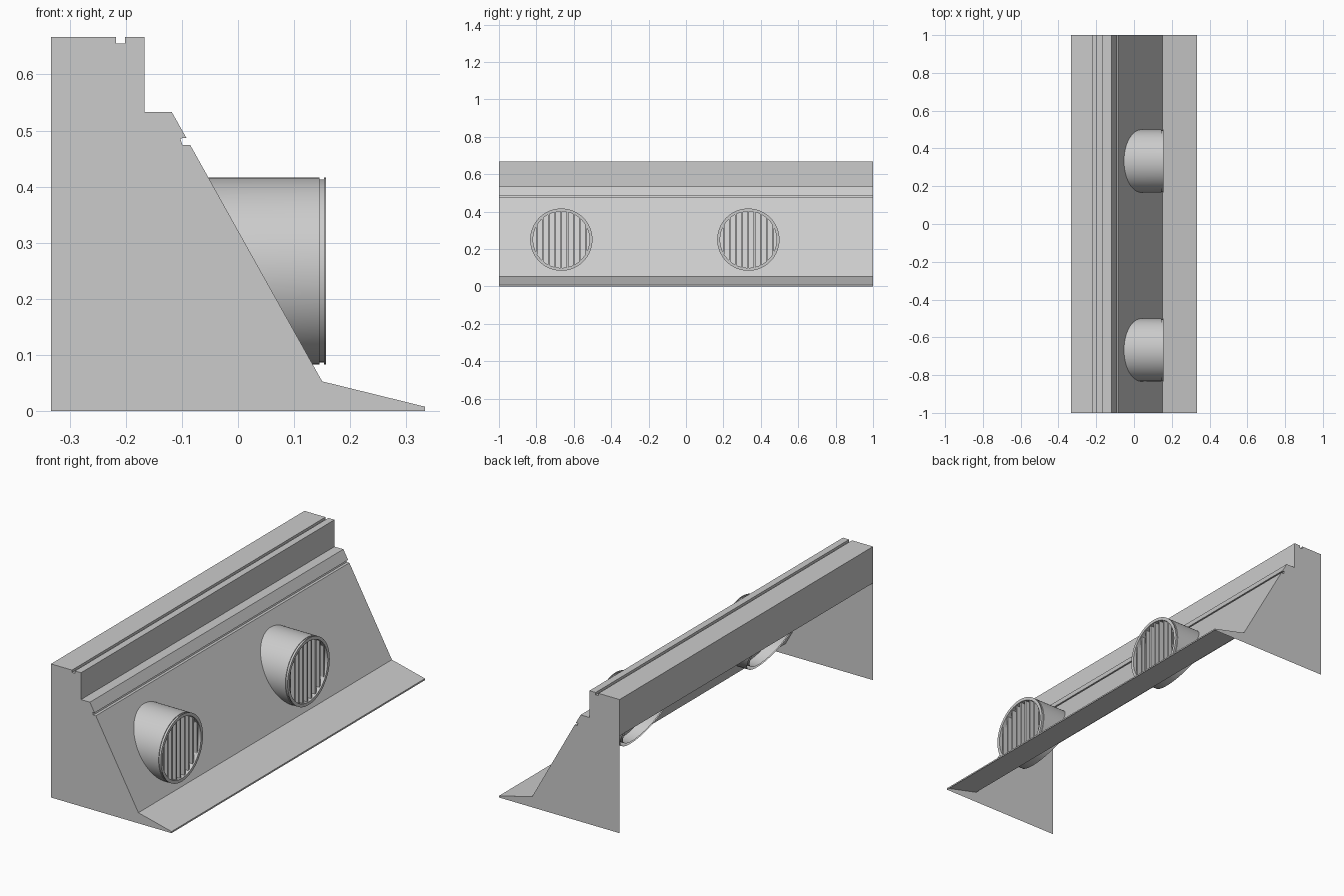
import bpy, bmesh, math
from mathutils import Vector

if "Cube" in bpy.data.objects:
    bpy.data.objects.remove(bpy.data.objects["Cube"])

def finish(bm, name, smooth=False, normals=True):
    if normals:
        bmesh.ops.recalc_face_normals(bm, faces=bm.faces)
    me = bpy.data.meshes.new(name)
    bm.to_mesh(me)
    bm.free()
    ob = bpy.data.objects.new(name, me)
    bpy.context.collection.objects.link(ob)
    if smooth:
        bpy.ops.object.select_all(action='DESELECT')
        ob.select_set(True)
        bpy.context.view_layer.objects.active = ob
        bpy.ops.object.shade_smooth_by_angle(angle=math.radians(35))
    return ob

# Barrier shell: open underneath and at the lower back, closed at both ends
skin = [(.333, 0), (.333, .008), (.15, .053), (-.085, .474), (-.099, .474),
        (-.103, .486), (-.092, .487), (-.118, .533), (-.167, .533),
        (-.167, .667), (-.201, .667), (-.201, .655), (-.217, .655),
        (-.217, .667), (-.333, .667), (-.333, .485)]
bm = bmesh.new()
ends = [[bm.verts.new((x, y, z)) for x, z in skin] for y in (-1, 1)]
near, far = ends
for i in range(len(skin) - 1):
    bm.faces.new((near[i], far[i], far[i + 1], near[i + 1]))
for y, row in zip((-1, 1), ends):
    bm.faces.new(row + [bm.verts.new((-.333, y, 0))])
finish(bm, "barrier_shell")

# Pipe: lathed tube with a grooved rim, cut parallel to the slope behind it
PIPE = [(-.2, .1665), (.145, .1665), (.145, .163), (.153, .163),
        (.153, .1665), (.157, .1665), (.157, .151), (-.2, .151)]

def pipe(name, y):
    bm = bmesh.new()
    vs = [bm.verts.new((x, 0, r)) for x, r in PIPE]
    es = [bm.edges.new((vs[i], vs[(i + 1) % len(vs)])) for i in range(len(vs))]
    bmesh.ops.spin(bm, geom=vs + es, cent=(0, 0, 0), axis=(1, 0, 0),
                   angle=2 * math.pi, steps=64, use_duplicate=False)
    bmesh.ops.remove_doubles(bm, verts=bm.verts, dist=1e-5)
    bmesh.ops.translate(bm, verts=bm.verts, vec=(0, y, .25))
    bmesh.ops.bisect_plane(bm, geom=bm.verts[:] + bm.edges[:] + bm.faces[:],
                           plane_co=(-.02, 0, .25), plane_no=(-.873, 0, -.488),
                           clear_outer=True)
    finish(bm, name, True)

# Grille: vertical bars trimmed to the pipe bore
def grille(name, y):
    bm = bmesh.new()
    for i in range(-4, 5):
        off = i * .033
        h = math.sqrt(.153 ** 2 - off ** 2)
        cube = bmesh.ops.create_cube(bm, size=1)["verts"]
        bmesh.ops.scale(bm, verts=cube, vec=(.02, .009, 2 * h))
        bmesh.ops.translate(bm, verts=cube, vec=(.14, y + off, .25))
    finish(bm, name)

for label, y in (("front", -2 / 3), ("rear", 1 / 3)):
    pipe(label + "_pipe", y)
    grille(label + "_grille", y)
